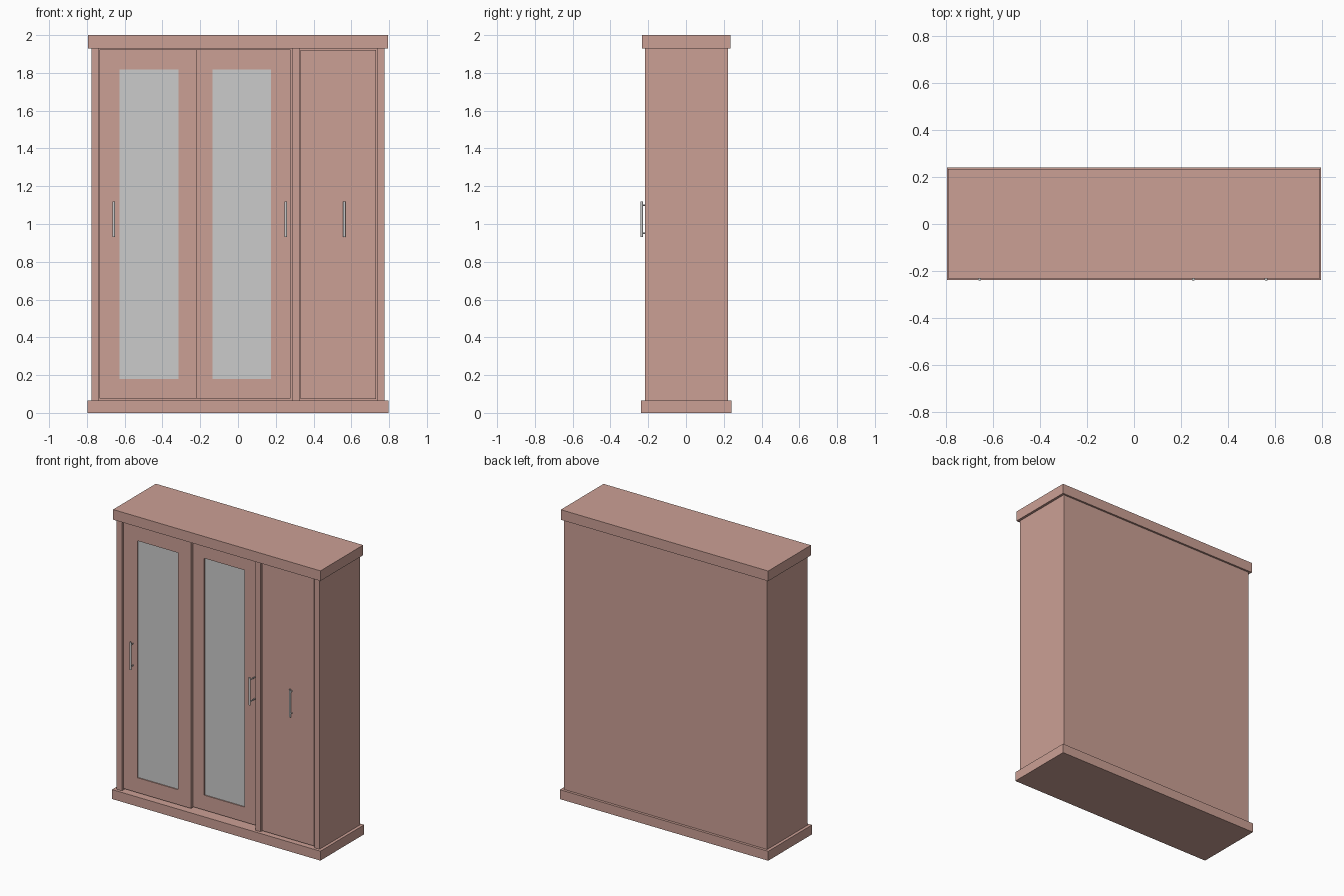
import bpy
import bmesh
from mathutils import Matrix, Vector

if "Cube" in bpy.data.objects:
    bpy.data.objects.remove(bpy.data.objects["Cube"])


def material(name, rgb):
    m = bpy.data.materials.new(name)
    m.diffuse_color = (*rgb, 1)
    m.use_nodes = True
    m.node_tree.nodes["Principled BSDF"].inputs["Base Color"].default_value = m.diffuse_color
    return m


wood = material("wood", (0.60, 0.35, 0.30))


def finish(name, bm, mat=None):
    mesh = bpy.data.meshes.new(name)
    bm.to_mesh(mesh)
    bm.free()
    ob = bpy.data.objects.new(name, mesh)
    bpy.context.collection.objects.link(ob)
    if mat:
        mesh.materials.append(mat)
    return ob


def add_box(bm, x, y, z):
    centre = Vector([(a + b) / 2 for a, b in (x, y, z)])
    size = [b - a for a, b in (x, y, z)]
    bmesh.ops.create_cube(bm, size=1, matrix=Matrix.Translation(centre) @ Matrix.Diagonal((*size, 1)))


def box(name, x, y, z, mat=wood):
    bm = bmesh.new()
    add_box(bm, x, y, z)
    return finish(name, bm, mat)


Z0, Z1 = 0.065, 1.93        # carcass between plinth and top
FRONT, BACK = -0.217, 0.222

# Plinth and top slab
box("plinth", (-0.797, 0.797), (-0.238, 0.240), (0, Z0))
box("top_slab", (-0.793, 0.793), (-0.232, 0.235), (Z1, 2.0))

# Carcass panels
box("left_side", (-0.776, -0.736), (FRONT, BACK), (Z0, Z1))
box("right_side", (0.738, 0.776), (FRONT, BACK), (Z0, Z1))
box("divider", (0.286, 0.325), (FRONT, BACK - 0.017), (Z0, Z1))
box("back_panel", (-0.736, 0.738), (BACK - 0.017, BACK), (Z0, Z1))


# Sliding doors: frame of two stiles and two rails around a recessed mirror
def mirror_door(name, x0, x1, g0, g1, y):
    z0, z1, g_low, g_high, depth = 0.077, 1.924, 0.18, 1.818, 0.022
    bm = bmesh.new()
    outer = [(x0, z0), (x1, z0), (x1, z1), (x0, z1)]
    inner = [(g0, g_low), (g1, g_low), (g1, g_high), (g0, g_high)]
    rings = [[bm.verts.new((px, py, pz)) for px, pz in ring]
             for ring, py in ((outer, y), (inner, y), (inner, y + depth), (outer, y + depth))]
    for r in range(4):
        a, b = rings[r], rings[(r + 1) % 4]
        for i in range(4):
            j = (i + 1) % 4
            bm.faces.new((a[i], a[j], b[j], b[i]))
    bmesh.ops.recalc_face_normals(bm, faces=bm.faces)
    finish(name + "_frame", bm, wood)
    box(name + "_mirror", (g0, g1), (y + 0.007, y + 0.015), (g_low, g_high), None)


mirror_door("left_sliding_door", -0.732, -0.216, -0.627, -0.315, -0.205)
mirror_door("middle_sliding_door", -0.240, 0.279, -0.135, 0.175, -0.177)

# Plain hinged door with a thin shadow gap
box("right_hinged_door", (0.332, 0.731), (-0.214, -0.192), (0.074, 1.921))


# Bar handles standing on two posts
def handle(name, x, door_y):
    bm = bmesh.new()
    bar_y, r = -0.235, 0.007
    bmesh.ops.create_cone(bm, cap_ends=True, segments=16, radius1=r, radius2=r, depth=0.19,
                          matrix=Matrix.Translation((x, bar_y, 1.025)))
    length = door_y - bar_y + 0.002
    for z in (0.95, 1.10):
        bmesh.ops.create_cone(bm, cap_ends=True, segments=12, radius1=0.004, radius2=0.004, depth=length,
                              matrix=Matrix.Translation((x, bar_y + length / 2, z)) @ Matrix.Rotation(1.5707963, 4, 'X'))
    ob = finish(name, bm)
    bpy.ops.object.select_all(action='DESELECT')
    ob.select_set(True)
    bpy.context.view_layer.objects.active = ob
    bpy.ops.object.shade_smooth_by_angle()


handle("left_door_handle", -0.658, -0.205)
handle("middle_door_handle", 0.253, -0.177)
handle("right_door_handle", 0.563, -0.214)
